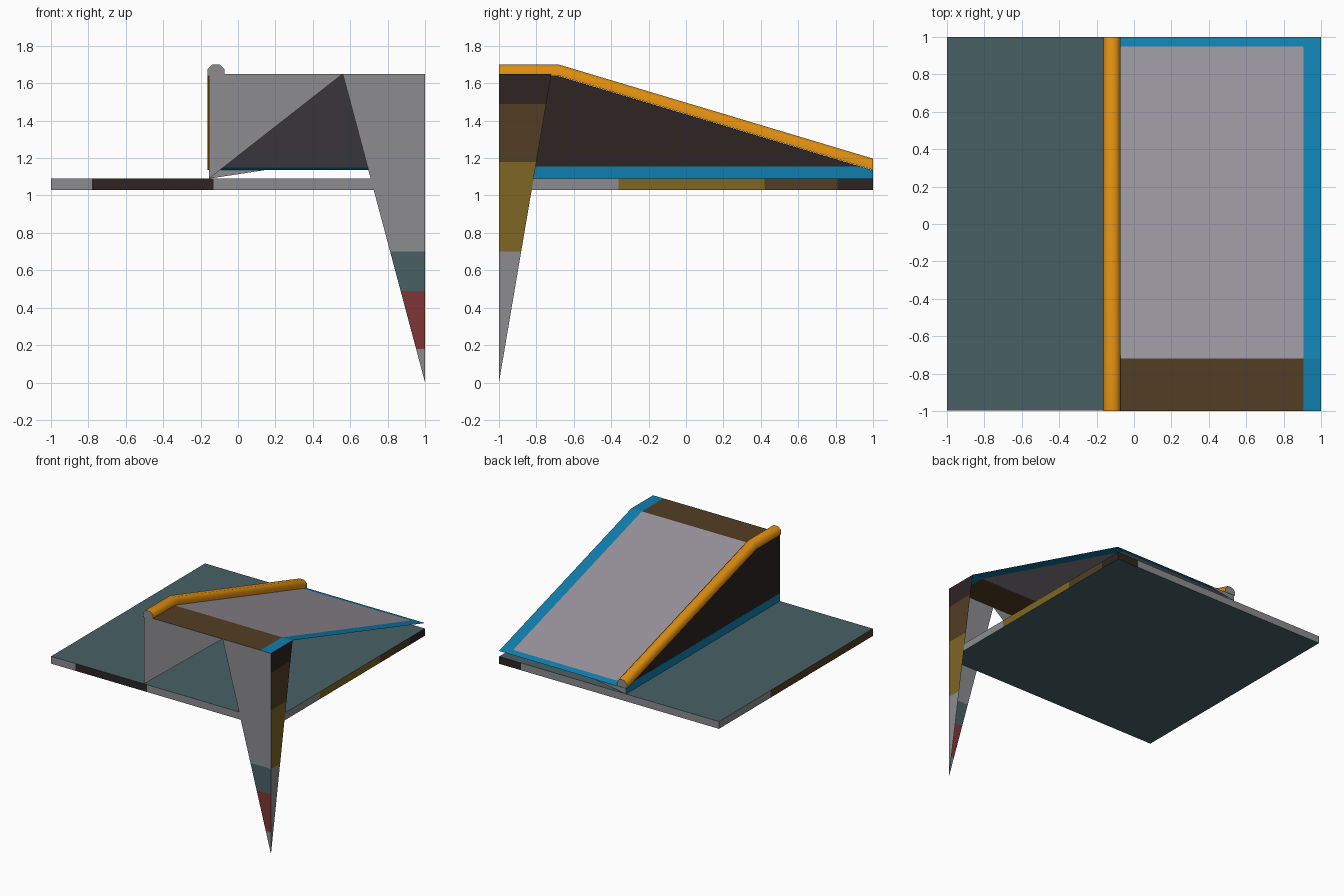
import bpy, bmesh, math

if "Cube" in bpy.data.objects:
    bpy.data.objects.remove(bpy.data.objects["Cube"])

# ---- materials -------------------------------------------------------------
def lin(c):
    c /= 255
    return c / 12.92 if c <= 0.04045 else ((c + 0.055) / 1.055) ** 2.4

COLOURS = {
    "teal": (72, 97, 102), "dark_brown": (46, 36, 36), "brown": (82, 61, 36),
    "olive": (125, 102, 36), "grey": (140, 139, 142), "red": (128, 54, 54),
    "blue": (16, 127, 174), "orange": (224, 143, 16), "lilac_grey": (152, 147, 156),
}
MATS = {}
for n, rgb in COLOURS.items():
    MATS[n] = bpy.data.materials.new(n)
    MATS[n].diffuse_color = (*[lin(c) for c in rgb], 1)
NAMES = list(COLOURS)

# ---- helpers ---------------------------------------------------------------
def finish(name, bm, rule, cuts=()):
    """Cut the mesh on axis planes (axis, value), colour faces by rule."""
    for axis, value in cuts:
        p, d = [0, 0, 0], [0, 0, 0]
        p[axis], d[axis] = value, 1
        geom = bm.verts[:] + bm.edges[:] + bm.faces[:]
        bmesh.ops.bisect_plane(bm, geom=geom, plane_co=p, plane_no=d)
    bm.normal_update()
    for f in bm.faces:
        f.material_index = NAMES.index(rule(f.calc_center_median(), f.normal))
    me = bpy.data.meshes.new(name)
    bm.to_mesh(me)
    bm.free()
    for n in NAMES:
        me.materials.append(MATS[n])
    ob = bpy.data.objects.new(name, me)
    bpy.context.collection.objects.link(ob)
    return ob

def sheet(name, polys, rule, cuts=()):
    bm = bmesh.new()
    for poly in polys:
        bm.faces.new([bm.verts.new(p) for p in poly])
    bmesh.ops.remove_doubles(bm, verts=bm.verts[:], dist=1e-5)
    return finish(name, bm, rule, cuts)

def band(value, steps, last):
    """Colour of the first step whose limit lies above value."""
    return next((c for limit, c in steps if value < limit), last)

L, TOP, LOW, BEND, BASE = -0.155, 1.65, 1.135, -0.72, 1.09

# ---- base slab with coloured edge bands ------------------------------------
def slab_rule(c, n):
    if abs(n.z) > 0.5:
        return "teal"
    if n.y < -0.5:
        return band(c.x, [(-0.78, "grey"), (-0.13, "dark_brown")], "grey")
    if n.y > 0.5:
        return band(c.x, [(0.8, "grey")], "dark_brown")
    if n.x > 0.5:
        return band(c.y, [(-0.36, "grey"), (0.42, "olive"), (0.81, "brown")], "dark_brown")
    return band(c.y, [(0.33, "brown")], "grey")

bm = bmesh.new()
bmesh.ops.create_cube(bm, size=1)
for v in bm.verts:  # tucked slightly behind the leg faces
    v.co = (0.998 if v.co.x > 0 else -1, 1 if v.co.y > 0 else -0.998,
            BASE if v.co.z > 0 else 1.03)
finish("base_slab", bm, slab_rule,
       [(0, -0.78), (0, -0.13), (0, 0.8), (1, -0.36), (1, 0.33), (1, 0.42), (1, 0.81)])

# ---- ramp surface: landing plus slope, blue border -------------------------
def ramp_rule(c, n):
    if c.x > 0.905 or c.y > 0.95:
        return "blue"
    return "brown" if c.y < BEND else "lilac_grey"

sheet("ramp_surface",
      [[(L, -1, TOP), (1, -1, TOP), (1, BEND, TOP), (L, BEND, TOP)],
       [(L, BEND, TOP), (1, BEND, TOP), (1, 1, LOW), (L, 1, LOW)]],
      ramp_rule, [(0, 0.905), (1, 0.95)])

# ---- side wall under the rail ----------------------------------------------
sheet("side_wall",
      [[(L, -1, BASE), (L, -1, TOP), (L, BEND, TOP), (L, 1, LOW), (L, 1, BASE)]],
      lambda c, n: "blue" if c.z < 1.155 else "dark_brown", [(2, 1.155)])

# ---- triangular gussets at the front and back of the wall ------------------
sheet("front_gusset", [[(L, -1, BASE), (0.56, -1, TOP), (L, -1, TOP)]],
      lambda c, n: "grey")
sheet("back_gusset", [[(L, 1, BASE), (L, 1, LOW), (0.14, 1, LOW)]],
      lambda c, n: "grey")

# ---- pointed corner leg: front and right faces -----------------------------
sheet("leg_front", [[(1, -1, 0), (1, -1, TOP), (0.56, -1, TOP)]],
      lambda c, n: band(c.z, [(0.18, "grey"), (0.49, "red"), (0.70, "teal")], "grey"),
      [(2, 0.18), (2, 0.49), (2, 0.70)])
sheet("leg_right", [[(1, -1, 0), (1, BEND, TOP), (1, -1, TOP)]],
      lambda c, n: band(c.z, [(0.70, "grey"), (1.18, "olive"), (1.49, "brown")], "dark_brown"),
      [(2, 0.70), (2, 1.18), (2, 1.49)])

# ---- rail: half-octagon profile swept along the ramp edge ------------------
profile = [(-0.164, 1.64), (-0.164, 1.675), (-0.139, 1.70),
           (-0.097, 1.70), (-0.072, 1.675), (-0.072, 1.64)]
bm = bmesh.new()
rings = [[bm.verts.new((x, y, z + dz)) for x, z in profile]
         for y, dz in [(-1, 0), (-0.68, 0), (1, -0.503)]]
n = len(profile)
for a, b in zip(rings, rings[1:]):
    for i in range(n):
        j = (i + 1) % n
        bm.faces.new([a[i], a[j], b[j], b[i]])
bm.faces.new(rings[0])
bm.faces.new(rings[-1])
bmesh.ops.recalc_face_normals(bm, faces=bm.faces[:])
rail = finish("rail", bm, lambda c, n: "grey" if abs(n.y) > 0.9 and abs(n.x) < 0.1 and abs(c.y) > 0.99 else "orange")
bpy.context.view_layer.objects.active = rail
rail.select_set(True)
bpy.ops.object.shade_smooth_by_angle(angle=math.radians(50))

for m in bpy.data.materials:
    if m.users and not m.is_grease_pencil:
        m.use_nodes = True
        m.node_tree.nodes["Principled BSDF"].inputs["Base Color"].default_value = m.diffuse_color
